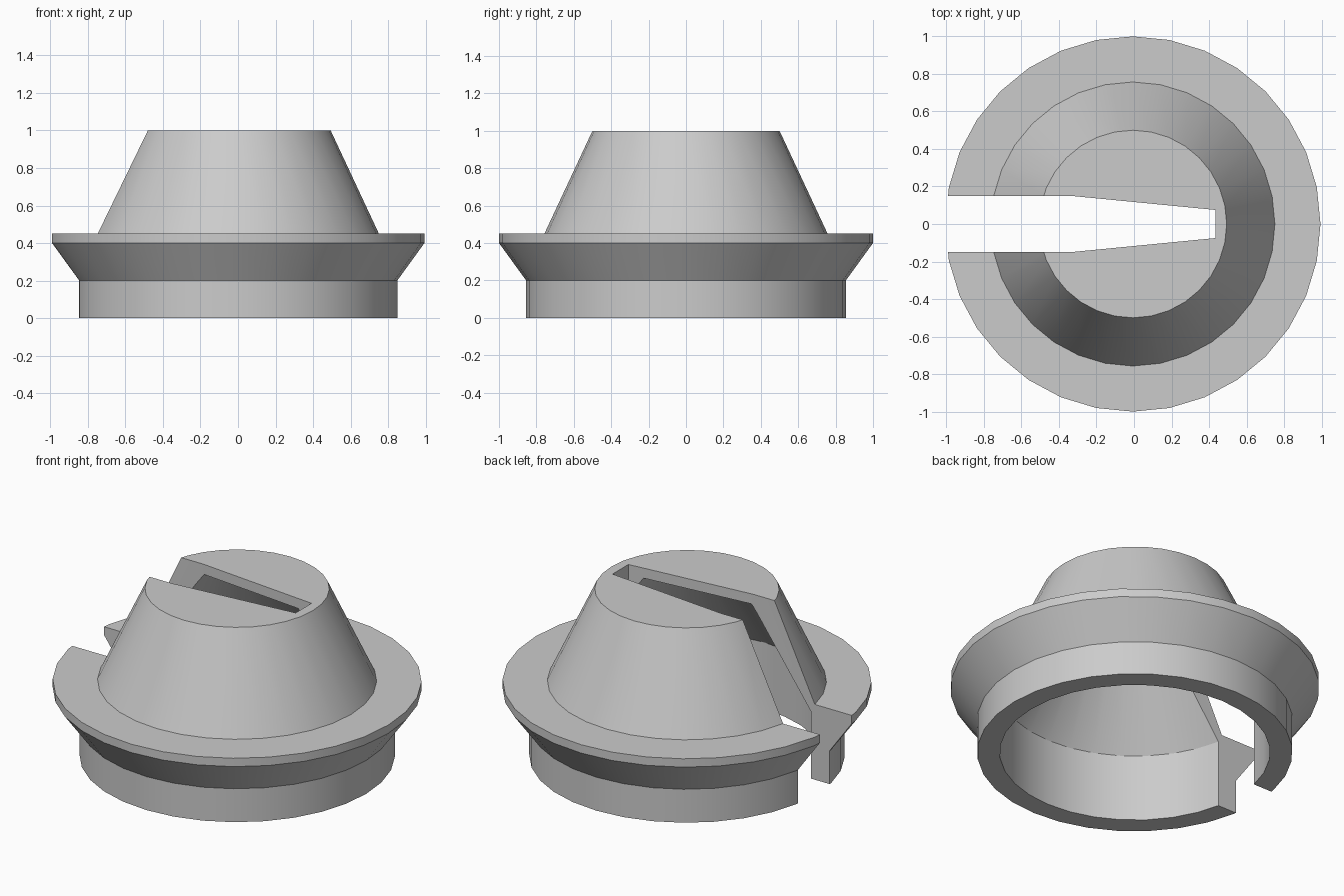
import bpy
import bmesh
import math

old = bpy.data.objects.get("Cube")
if old:
    bpy.data.objects.remove(old, do_unlink=True)

SHIFT = -0.006   # the open slot side makes the body slightly off-centre
SIDES = 32

grey = bpy.data.materials.new("plain_grey")
grey.use_nodes = True
grey.diffuse_color = (0.6, 0.6, 0.6, 1)
grey.node_tree.nodes["Principled BSDF"].inputs["Base Color"].default_value = (0.6, 0.6, 0.6, 1)


def finish(bm, name):
    """Turn a bmesh into a linked object."""
    bmesh.ops.recalc_face_normals(bm, faces=bm.faces)
    mesh = bpy.data.meshes.new(name)
    bm.to_mesh(mesh)
    bm.free()
    mesh.materials.append(grey)
    obj = bpy.data.objects.new(name, mesh)
    obj.location.x = SHIFT
    bpy.context.collection.objects.link(obj)
    return obj


def revolve(name, profile):
    """Spin an (r, z) profile around the z axis."""
    bm = bmesh.new()
    verts = [bm.verts.new((r, 0, z)) for r, z in profile]
    edges = [bm.edges.new(pair) for pair in zip(verts, verts[1:])]
    if profile[0][0] > 0:
        edges.append(bm.edges.new((verts[-1], verts[0])))
    bmesh.ops.spin(bm, geom=verts + edges, cent=(0, 0, 0), axis=(0, 0, 1),
                   angle=math.tau, steps=SIDES)
    bmesh.ops.remove_doubles(bm, verts=bm.verts, dist=0.0005)
    # Join the flat fans and rings into single faces
    bmesh.ops.dissolve_limit(bm, angle_limit=0.01, verts=bm.verts, edges=[
        e for e in bm.edges if min(v.co.to_2d().length for v in e.verts) < 0.001])
    return finish(bm, name)


def prism(name, outline, low, high):
    """Extrude an (x, y) outline between two heights."""
    bm = bmesh.new()
    face = bm.faces.new([bm.verts.new((x, y, low)) for x, y in outline])
    new = bmesh.ops.extrude_face_region(bm, geom=[face])["geom"]
    bmesh.ops.translate(bm, vec=(0, 0, high - low),
                        verts=[v for v in new if isinstance(v, bmesh.types.BMVert)])
    return finish(bm, name)


# Hollow body: centre of crown, down the outside, up the inside
body = revolve("hollow_flanged_cone", [
    (0, 1), (0.5, 1), (0.757, 0.45), (1, 0.45), (1, 0.4), (0.855, 0.2),
    (0.855, 0), (0.733, 0), (0.733, 0.4), (0.357, 0.94), (0, 0.94)])

# Tapered slot, open on one side and cut through the full height
half = [(-1.3, 0.15), (-0.33, 0.15), (0.44, 0.075)]
slot = prism("slot_cutter", half + [(x, -y) for x, y in reversed(half)], -0.2, 1.2)
slot.hide_render = True

cut = body.modifiers.new("slot", "BOOLEAN")
cut.operation = "DIFFERENCE"
cut.solver = "EXACT"
cut.object = slot

bpy.ops.object.select_all(action="DESELECT")
body.select_set(True)
bpy.context.view_layer.objects.active = body
bpy.ops.object.modifier_apply(modifier=cut.name)
bpy.data.objects.remove(slot, do_unlink=True)
bpy.ops.object.shade_smooth_by_angle(angle=math.radians(25))
